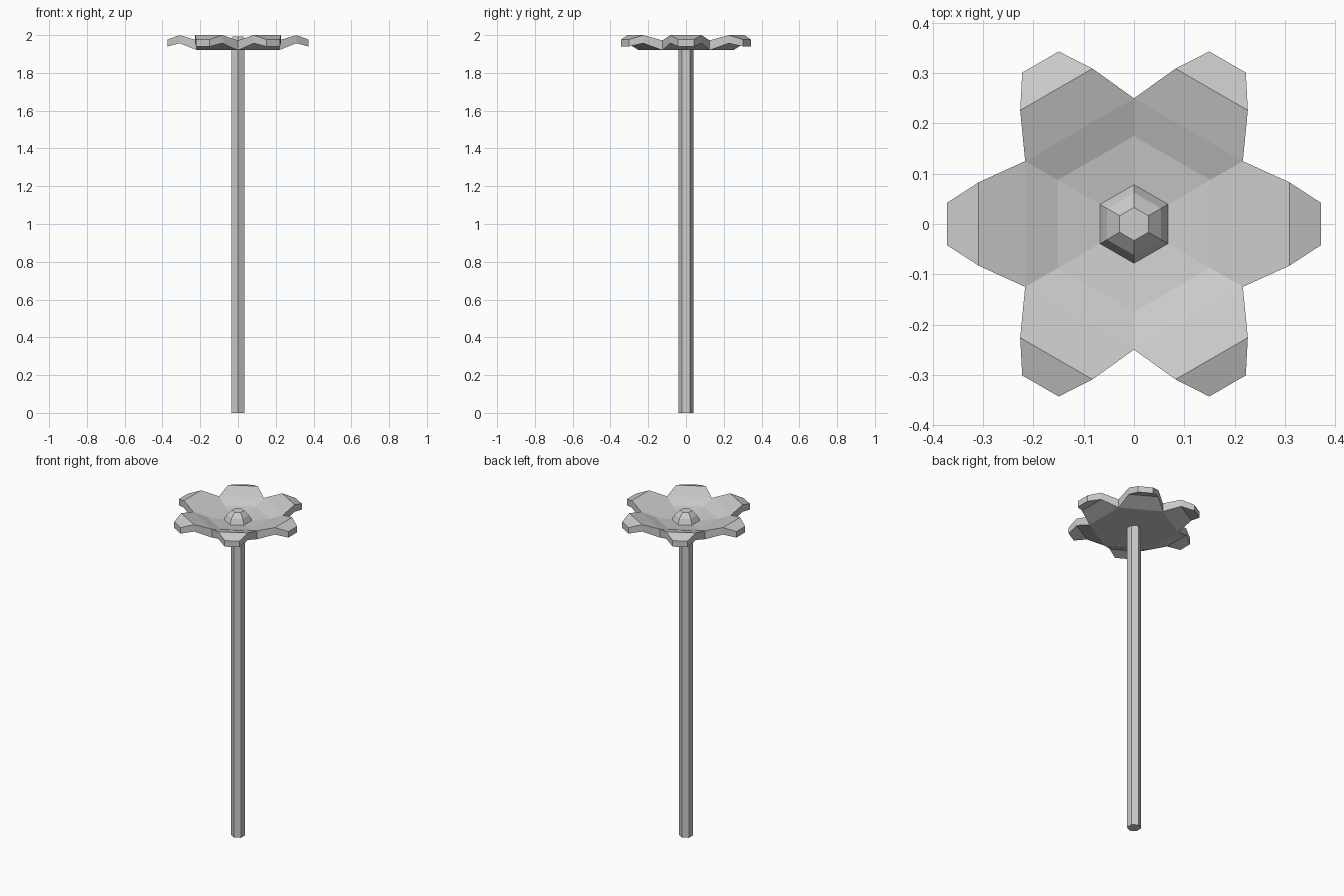
import bpy, bmesh
from math import cos, sin, radians

cube = bpy.data.objects.get("Cube")
if cube:
    bpy.data.objects.remove(cube, do_unlink=True)

grey = bpy.data.materials.new("light_grey")
grey.use_nodes = True
colour = (0.6, 0.6, 0.6, 1)
grey.diffuse_color = colour
grey.node_tree.nodes["Principled BSDF"].inputs["Base Color"].default_value = colour


def polar(r, degrees, z):
    a = radians(degrees)
    return (r * cos(a), r * sin(a), z)


def finish(name, bm):
    bmesh.ops.recalc_face_normals(bm, faces=bm.faces)
    mesh = bpy.data.meshes.new(name)
    bm.to_mesh(mesh)
    bm.free()
    mesh.materials.append(grey)
    obj = bpy.data.objects.new(name, mesh)
    bpy.context.collection.objects.link(obj)
    return obj


def hex_ring(bm, r, z):
    return [bm.verts.new(polar(r, 30 + 60 * i, z)) for i in range(6)]


def bridge(bm, a, b):
    for i in range(6):
        j = (i + 1) % 6
        bm.faces.new((a[i], a[j], b[j], b[i]))


def hex_lathe(name, profile):
    """Six-sided solid from (radius, height) pairs."""
    bm = bmesh.new()
    rings = [hex_ring(bm, r, z) for r, z in profile]
    for a, b in zip(rings, rings[1:]):
        bridge(bm, a, b)
    bm.faces.new(rings[0])
    bm.faces.new(rings[-1])
    return finish(name, bm)


# Stem and domed flower centre
hex_lathe("stem", [(0.04, 0), (0.04, 1.925)])
hex_lathe("flower_centre", [(0.082, 1.925), (0.062, 1.965), (0.033, 1.992)])


def petal_outline(bm, notch_z, fold_z, tip_z):
    """Notches between petals, plus fold and tip points of each petal."""
    notches = hex_ring(bm, 0.25, notch_z)
    petals = []
    for k in range(6):
        row = []
        for reach, half, z in ((0.309, 0.083, fold_z), (0.372, 0.042, tip_z)):
            for side in (-half, half):
                x, y, _ = polar(reach, 60 * k, 0)
                dx, dy, _ = polar(side, 60 * k + 90, 0)
                row.append(bm.verts.new((x + dx, y + dy, z)))
        petals.append(row)
    for k, (fa, fb, ta, tb) in enumerate(petals):
        bm.faces.new((notches[k - 1], fa, fb, notches[k]))
        bm.faces.new((fa, ta, tb, fb))
    return notches, petals


# Blossom: cupped upper skin, flat base, and a rim joining them
bm = bmesh.new()
top_notch, top_petals = petal_outline(bm, 1.972, 2.0, 1.977)
low_notch, low_petals = petal_outline(bm, 1.92, 1.957, 1.94)
inner = hex_ring(bm, 0.175, 1.946)
bridge(bm, inner, top_notch)
middle = bm.verts.new((0, 0, 1.922))
for i in range(6):
    bm.faces.new((middle, inner[i - 1], inner[i]))
bm.faces.new(low_notch)
for k in range(6):
    loops = []
    for notch, petals in ((top_notch, top_petals), (low_notch, low_petals)):
        fa, fb, ta, tb = petals[k]
        loops.append((notch[k - 1], fa, ta, tb, fb, notch[k]))
    t, b = loops
    for i in range(5):
        bm.faces.new((t[i], t[i + 1], b[i + 1], b[i]))
finish("petals", bm)
